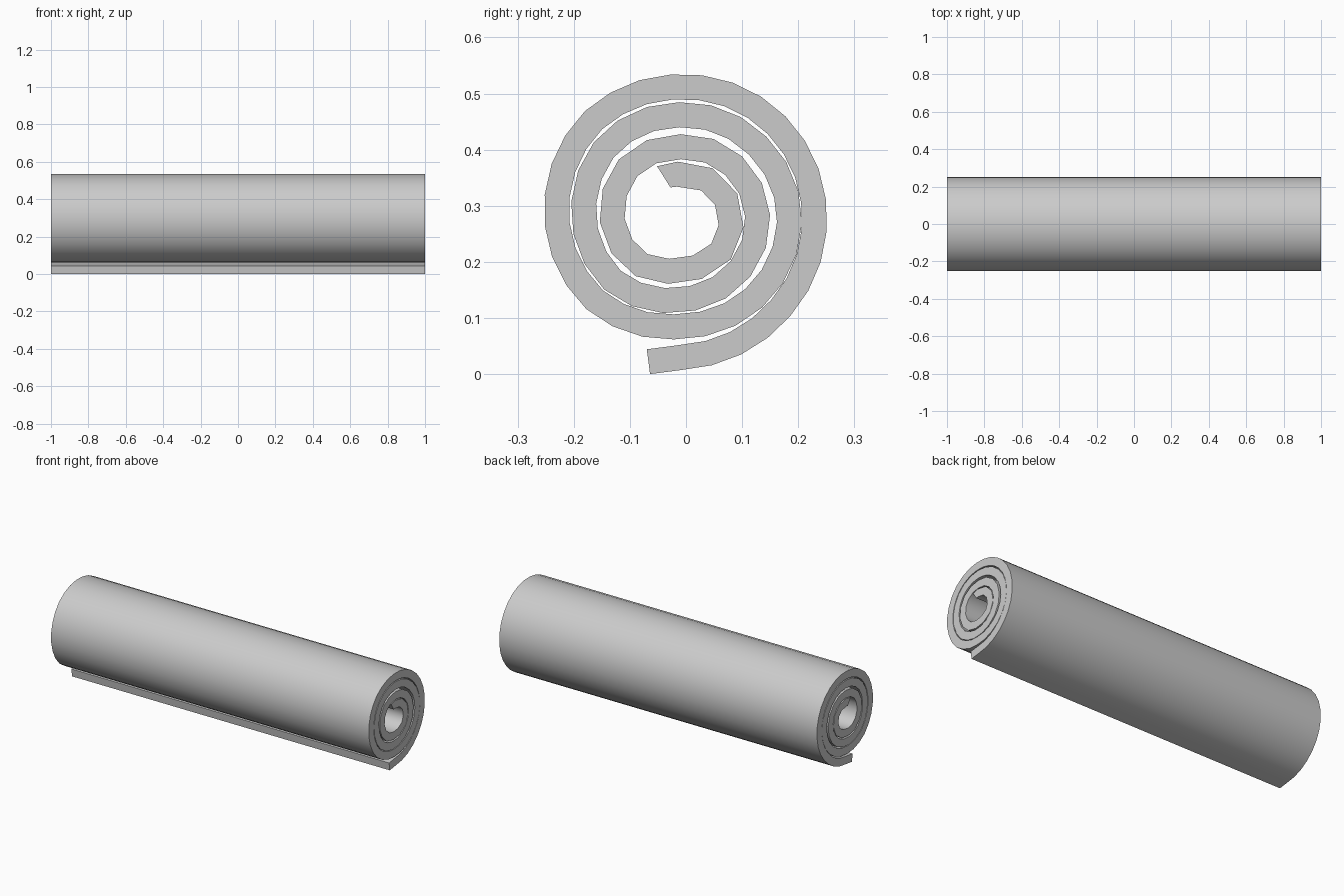
import bpy, bmesh, math
from mathutils import Vector

if "Cube" in bpy.data.objects:
    bpy.data.objects.remove(bpy.data.objects["Cube"])

CENTRE = Vector((-0.007, 0.285))      # spiral centre in y, z
UNIT = 1 / 561                        # radii below are in this unit
THICK = 25 * UNIT
STEP = 28.8                           # facet length along the mid line
START, END = -101.4, 1197.0           # degrees, outer tail to inner end

# Outer-edge radius: at the tail, then every 45 degrees from -90, then the inner end
STEPS = [154.5, 148, 145, 143, 141, 142.5, 138, 134,
         123.5, 122, 120, 115, 113, 115, 111, 107.5,
         97, 92, 88, 84, 81, 84.5, 83, 78.5,
         67, 66, 61.5, 57, 53.5]
KNOTS = [(START, 162)] + [(-90 + 45 * i, r) for i, r in enumerate(STEPS)] + [(END, 55)]


def radius(a):
    if a >= END:
        return KNOTS[-1][1]
    for (a0, r0), (a1, r1) in zip(KNOTS, KNOTS[1:]):
        if a <= a1:
            return r0 + (r1 - r0) * (a - a0) / (a1 - a0)


def point(a):
    t = math.radians(a)
    return CENTRE + Vector((math.cos(t), math.sin(t))) * radius(a) * UNIT


# Spiral angles with even facet length
angles = [START]
while True:
    d = math.degrees(STEP / (radius(angles[-1]) - 12.5))
    if angles[-1] + 1.5 * d > END:
        break
    angles.append(angles[-1] + d)
angles.append(END)

outer = [point(a) for a in angles]
ext = [outer[0]] + outer + [point(END + 35)]
inner = []
for i, p in enumerate(outer):
    t = (ext[i + 2] - ext[i]).normalized()
    inner.append(p + Vector((-t.y, t.x)) * THICK)

# Rolled mat: extrude the spiral strip along x
bm = bmesh.new()
rings = []
for o, n in zip(outer, inner):
    rings.append([bm.verts.new((x, p.x, p.y)) for x, p in ((-1, o), (1, o), (1, n), (-1, n))])
for a, b in zip(rings, rings[1:]):
    for k in range(4):
        j = (k + 1) % 4
        bm.faces.new((a[k], a[j], b[j], b[k]))
bm.faces.new(rings[0])
bm.faces.new(rings[-1][::-1])
low = min(v.co.z for v in bm.verts)
for v in bm.verts:
    v.co.z -= low
bmesh.ops.recalc_face_normals(bm, faces=bm.faces)

mesh = bpy.data.meshes.new("rolled_mat")
bm.to_mesh(mesh)
bm.free()
mat_roll = bpy.data.objects.new("rolled_mat", mesh)
bpy.context.collection.objects.link(mat_roll)
bpy.context.view_layer.objects.active = mat_roll
mat_roll.select_set(True)
bpy.ops.object.shade_smooth_by_angle(angle=math.radians(50))
